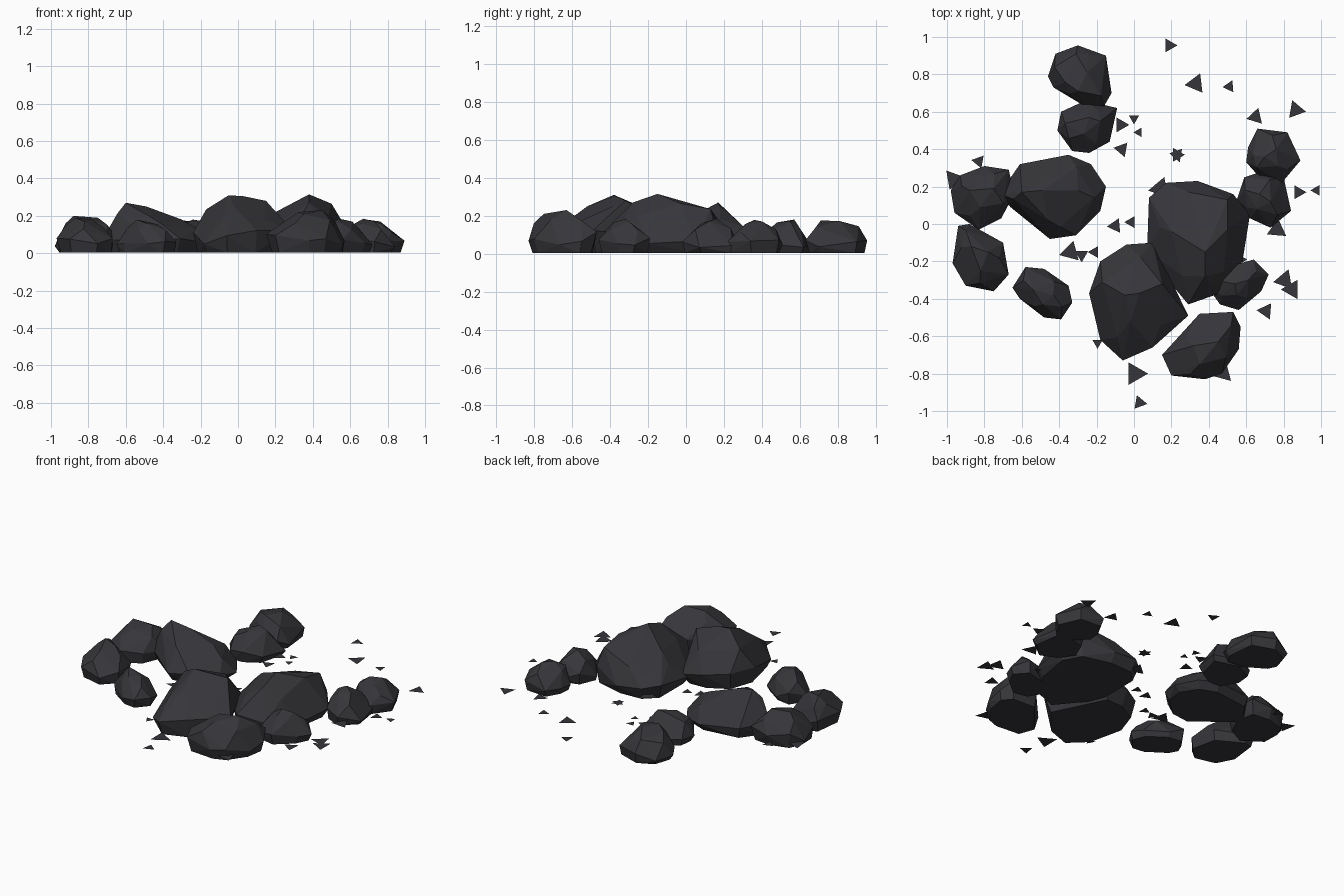
import bpy, bmesh, math, random
from mathutils import Vector

random.seed(11)
stone = bpy.data.materials.new("charcoal_stone")
stone.diffuse_color = (0.037, 0.037, 0.043, 1)


def finish(name, bm):
    mesh = bpy.data.meshes.new(name)
    bm.to_mesh(mesh)
    bm.free()
    mesh.materials.append(stone)
    obj = bpy.data.objects.new(name, mesh)
    bpy.context.collection.objects.link(obj)


def rock(name, crown, outline, shoulder=0.76, rise=0.76):
    """Faceted boulder: hull of a flat base, an uneven belt, a shoulder and crown points."""
    rim = [Vector(p) for p in outline]
    mid = sum(rim, Vector((0, 0))) / len(rim)
    peaks = [Vector(c) for c in crown]
    bm = bmesh.new()

    def add(p, z):
        bm.verts.new((p.x, p.y, z))

    def nearest(p):
        return min(peaks, key=lambda c: (c.xy - p).length)

    n = len(rim)
    for i, p in enumerate(rim):
        between = (p + rim[(i + 1) % n]) / 2
        h = nearest(p).z
        add(mid.lerp(p, random.uniform(0.83, 0.95)), 0.004)
        add(p, h * random.uniform(0.18, 0.5))
        if i % 2 == 0:
            top = nearest(between)
            add((mid * 0.6 + top.xy * 0.4).lerp(between, shoulder + random.uniform(-0.06, 0.06)),
                top.z * rise * random.uniform(0.93, 1.07))
    add(mid, 0.0)
    for c in peaks:
        add(c, c.z)
    hull = bmesh.ops.convex_hull(bm, input=bm.verts)
    bmesh.ops.delete(bm, geom=list({v for v in hull["geom_interior"] + hull["geom_unused"]
                                    if isinstance(v, bmesh.types.BMVert)}), context='VERTS')
    # merge nearly coplanar triangles into broad facets
    bmesh.ops.dissolve_limit(bm, angle_limit=math.radians(6), verts=bm.verts, edges=bm.edges)
    bmesh.ops.recalc_face_normals(bm, faces=bm.faces)
    finish(name, bm)


# Large boulders
rock("center_boulder", [(-.05, -.38, .31), (.03, -.37, .305), (.15, -.32, .28), (-.02, -.52, .25)],
     [(-.24, -.37), (-.18, -.2), (-.04, -.11), (.1, -.1), (.29, -.49), (.1, -.66), (-.06, -.73), (-.18, -.62)], 0.72)
rock("right_boulder", [(.38, -.15, .315), (.2, -.04, .22), (.5, -.03, .265), (.5, .13, .235), (.38, -.28, .27)],
     [(.07, -.14), (.08, .14), (.17, .22), (.34, .23), (.53, .16), (.62, .05), (.58, -.2), (.46, -.37),
      (.29, -.43), (.14, -.25)], 0.74, 0.74)
rock("left_boulder", [(-.6, .17, .27), (-.49, .18, .25), (-.3, .18, .18), (-.46, .02, .19)],
     [(-.72, .16), (-.61, .32), (-.35, .37), (-.23, .32), (-.15, .2), (-.18, .07), (-.31, -.06),
      (-.45, -.08), (-.66, .09)], 0.72)
rock("front_boulder", [(.35, -.75, .21), (.45, -.63, .23), (.32, -.65, .22)],
     [(.15, -.7), (.35, -.48), (.53, -.47), (.57, -.55), (.56, -.67), (.47, -.8), (.38, -.83), (.2, -.81)], 0.8)

# Smaller rocks
rock("back_rock", [(-.3, .71, .175), (-.25, .81, .172), (-.31, .91, .145), (-.37, .76, .16)],
     [(-.46, .79), (-.42, .91), (-.3, .955), (-.15, .9), (-.12, .7), (-.16, .63), (-.28, .64), (-.43, .73)], 0.82)
rock("back_inner_rock", [(-.24, .57, .18), (-.27, .48, .165), (-.18, .55, .17)],
     [(-.41, .5), (-.39, .6), (-.26, .66), (-.09, .62), (-.13, .44), (-.24, .38), (-.33, .39)])
rock("left_rock", [(-.88, .18, .2), (-.75, .19, .19), (-.82, .09, .18)],
     [(-.98, .18), (-.93, .26), (-.8, .31), (-.67, .29), (-.64, .16), (-.71, .03), (-.83, -.03), (-.96, .06)])
rock("front_left_rock", [(-.87, -.12, .19), (-.82, -.25, .17), (-.78, -.15, .18)],
     [(-.94, -.01), (-.88, 0), (-.7, -.1), (-.67, -.27), (-.75, -.36), (-.9, -.33), (-.97, -.21)])
rock("front_inner_rock", [(-.54, -.35, .18), (-.43, -.38, .155), (-.49, -.43, .16)],
     [(-.65, -.34), (-.58, -.23), (-.48, -.24), (-.35, -.33), (-.33, -.42), (-.39, -.51), (-.48, -.5), (-.61, -.4)])
rock("right_inner_rock", [(.54, -.32, .185), (.61, -.3, .17), (.55, -.38, .165)],
     [(.41, -.36), (.46, -.24), (.64, -.19), (.72, -.27), (.68, -.36), (.56, -.46), (.46, -.43)])
rock("right_rock", [(.67, .16, .185), (.73, .12, .17), (.66, .08, .16)],
     [(.55, .13), (.59, .25), (.68, .28), (.8, .25), (.84, .07), (.73, -.02), (.62, .03)])
rock("back_right_rock", [(.7, .36, .178), (.76, .4, .17), (.77, .31, .155)],
     [(.6, .33), (.61, .41), (.66, .51), (.82, .49), (.89, .34), (.79, .22), (.68, .24)])

# Flat triangular chips just above the ground: x, y, radius, pointing angle
chips = [
    (.19, .955, .042, 0), (.33, .75, .06, 187), (.51, .735, .037, 185), (.65, .573, .05, 193),
    (.865, .61, .055, 350), (-.07, .53, .045, 0), (0, .565, .032, 30), (.025, .49, .028, 180),
    (-.065, .4, .045, 170), (.23, .37, .042, 0), (.23, .37, .042, 170), (.88, .17, .042, 0),
    (.975, .18, .032, 180), (.765, -.03, .06, 85), (.805, -.3, .062, 190), (.845, -.35, .06, 180),
    (.705, -.465, .05, 175), (.48, -.8, .055, 75), (.005, -.8, .07, 0), (.03, -.955, .042, 350),
    (-.195, -.635, .032, 270), (-.1, -.01, .045, 185), (-.015, .01, .037, 180), (-.34, -.15, .062, 195),
    (-.28, -.165, .04, 270), (-.21, -.15, .037, 180), (-.83, .335, .04, 170), (-.965, .24, .06, 130),
    (.14, .19, .065, 70), (.565, -.19, .04, 0)]
bm = bmesh.new()
for x, y, r, a in chips:
    angles = [math.radians(a + 120 * k) for k in range(3)]
    bm.faces.new([bm.verts.new((x + r * math.cos(t), y + r * math.sin(t), 0.037)) for t in angles])
finish("ground_chips", bm)
